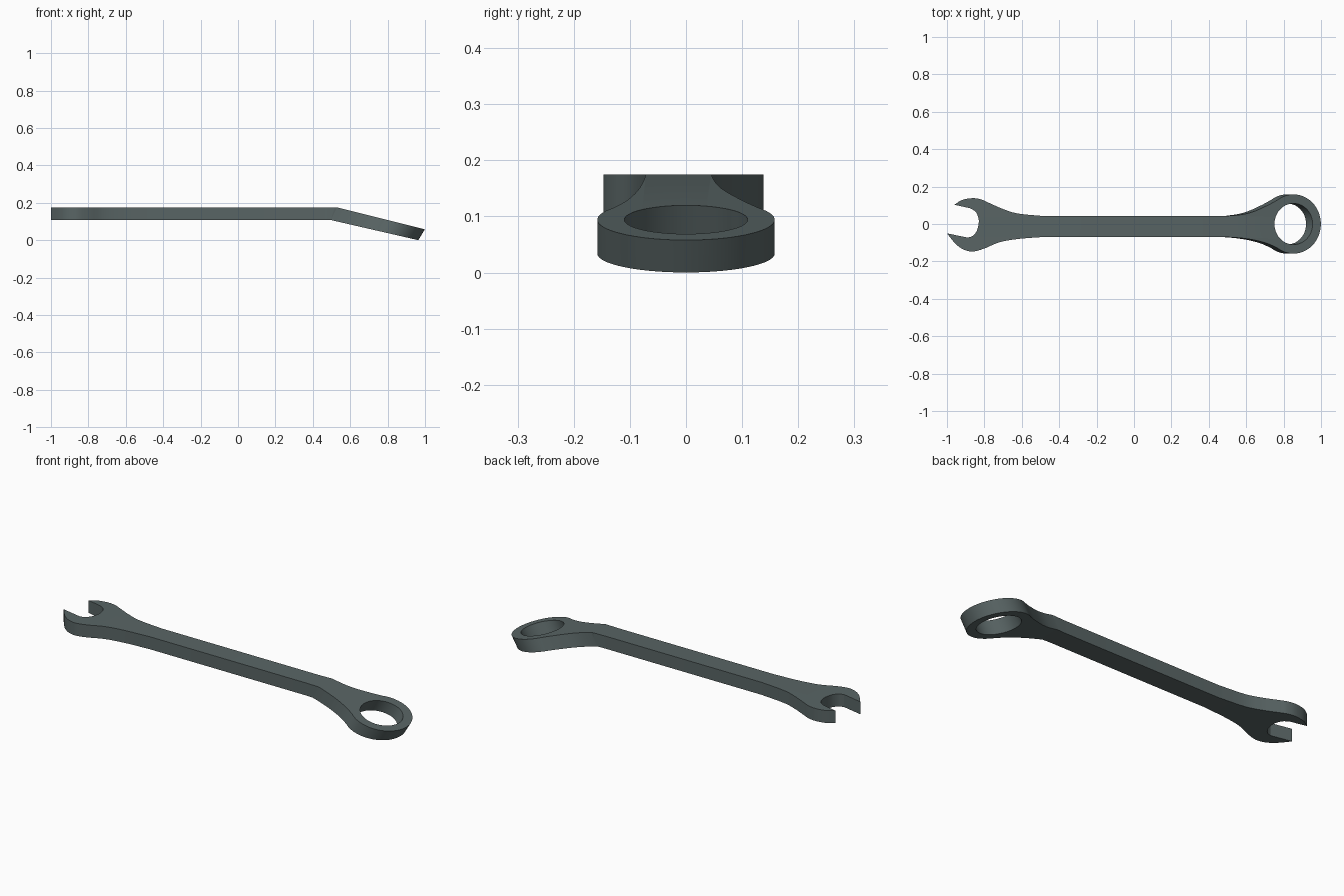
import bpy, bmesh
from math import sin, cos, radians
from mathutils import Vector

if "Cube" in bpy.data.objects:
    bpy.data.objects.remove(bpy.data.objects["Cube"])

Z_LOW, Z_HIGH, BEND_X = 0.108, 0.175, 0.53


def smooth(points, steps=6):
    """Sample a smooth curve through a few points."""
    p = [Vector(q) for q in points]
    p = [2 * p[0] - p[1]] + p + [2 * p[-1] - p[-2]]
    out = []
    for i in range(1, len(p) - 2):
        a, b, c, d = p[i - 1:i + 3]
        for k in range(steps):
            t = k / steps
            out.append(0.5 * (2 * b + (c - a) * t + (2 * a - 5 * b + 4 * c - d) * t * t
                              + (3 * b - a - 3 * c + d) * t ** 3))
    return out + [p[-2]]


def ellipse(rx, ry, start, end, n):
    return [Vector((0.853 + rx * cos(radians(start + (end - start) * i / n)),
                    ry * sin(radians(start + (end - start) * i / n)))) for i in range(n + 1)]


# Outline: open jaw, handle, ring head
ring = ellipse(0.146, 0.158, 235, 485, 56)
outline = smooth([(-1, -.05), (-.955, -.105), (-.91, -.137), (-.86, -.147), (-.80, -.131),
                  (-.72, -.098), (-.62, -.080), (-.48, -.069)])
outline += smooth([(.45, -.069), (.55, -.073), (.64, -.085), (.715, -.105), ring[0]])[:-1]
outline += ring
outline += smooth([ring[-1], (.715, .100), (.63, .063), (.55, .047), (.45, .042)])[1:]
outline += smooth([(-.48, .042), (-.62, .056), (-.70, .080), (-.78, .115), (-.82, .132),
                   (-.865, .138), (-.92, .128), (-.96, .103)])
outline += smooth([(-.875, .084), (-.845, .063), (-.83, .02), (-.838, -.03),
                   (-.86, -.062), (-.888, -.073)])
hole = ellipse(0.102, 0.11, 0, 360, 56)[:-1]

# Extruded flat wrench
curve = bpy.data.curves.new("wrench", 'CURVE')
curve.dimensions = '2D'
curve.fill_mode = 'BOTH'
curve.extrude = (Z_HIGH - Z_LOW) / 2
for pts in (outline, hole):
    s = curve.splines.new('POLY')
    s.points.add(len(pts) - 1)
    for sp, q in zip(s.points, pts):
        sp.co = (q.x, q.y, 0, 1)
    s.use_cyclic_u = True
wrench = bpy.data.objects.new("wrench", curve)
bpy.context.collection.objects.link(wrench)
bpy.context.view_layer.objects.active = wrench
wrench.select_set(True)
bpy.ops.object.convert(target='MESH')
wrench = bpy.context.object

# Bend the ring head downward
bm = bmesh.new()
bm.from_mesh(wrench.data)
bmesh.ops.remove_doubles(bm, verts=bm.verts, dist=1e-5)
bmesh.ops.bisect_plane(bm, geom=bm.verts[:] + bm.edges[:] + bm.faces[:],
                       plane_co=(BEND_X, 0, 0), plane_no=(1, 0, 0))
for v in bm.verts:
    top = v.co.z > 0
    d = v.co.x - BEND_X
    v.co.z = Z_HIGH if top else Z_LOW
    if d > -1e-5:
        v.co.z -= d * (0.25 if top else 0.23)
        if not top:
            v.co.x -= 0.035
bmesh.ops.recalc_face_normals(bm, faces=bm.faces)
bm.to_mesh(wrench.data)
bm.free()
bpy.ops.object.shade_smooth_by_angle(angle=radians(30))

# Dark steel
steel = bpy.data.materials.new("dark_steel")
steel.diffuse_color = (0.10, 0.13, 0.13, 1)
steel.use_nodes = True
steel.node_tree.nodes["Principled BSDF"].inputs["Base Color"].default_value = steel.diffuse_color
wrench.data.materials.clear()
wrench.data.materials.append(steel)
